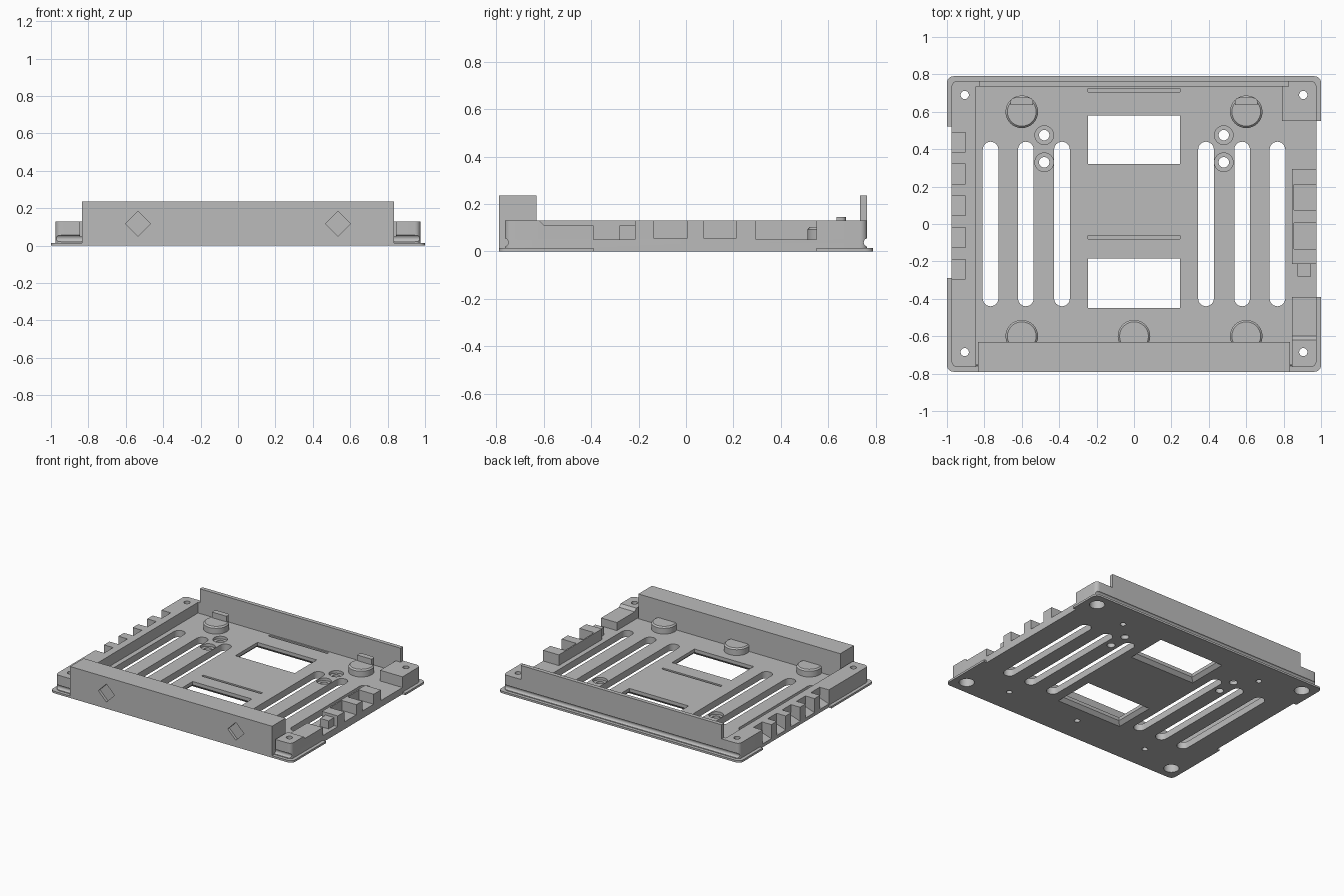
import bpy, bmesh, math
from mathutils import Matrix

if "Cube" in bpy.data.objects:
    bpy.data.objects.remove(bpy.data.objects["Cube"])

grey = bpy.data.materials.new("plain grey")
grey.diffuse_color = (0.5, 0.5, 0.5, 1)
grey.use_nodes = True
grey.node_tree.nodes["Principled BSDF"].inputs["Base Color"].default_value = grey.diffuse_color

FLANGE, FLOOR, WALL, TALL = 0.015, 0.05, 0.13, 0.235


def add_prism(bm, pts, z0, z1, scale_pts=None):
    """Loft between an outline at z0 and the same (or another) outline at z1."""
    low = [bm.verts.new((x, y, z0)) for x, y in pts]
    high = [bm.verts.new((x, y, z1)) for x, y in (scale_pts or pts)]
    new = [bm.faces.new(low[::-1]), bm.faces.new(high)]
    n = len(pts)
    for i in range(n):
        j = (i + 1) % n
        new.append(bm.faces.new((low[i], low[j], high[j], high[i])))
    bmesh.ops.recalc_face_normals(bm, faces=new)
    return low + high


def rect(x0, x1, y0, y1, radii=(0, 0, 0, 0)):
    """Rectangle outline; radii run from (x1,y1) counterclockwise."""
    pts = []
    corners = ((x1, y1, -1, -1), (x0, y1, 1, -1), (x0, y0, 1, 1), (x1, y0, -1, 1))
    for k, (x, y, sx, sy) in enumerate(corners):
        r = radii[k]
        if r == 0:
            pts.append((x, y))
            continue
        for i in range(7):
            a = math.pi / 2 * (k + i / 6)
            pts.append((x + sx * r + r * math.cos(a), y + sy * r + r * math.sin(a)))
    return pts


def circle(x, y, r, n=32):
    return [(x + r * math.cos(2 * math.pi * i / n), y + r * math.sin(2 * math.pi * i / n))
            for i in range(n)]


def slot(x, y0, y1, r):
    return ([(x + r * math.cos(math.pi * i / 12), y1 - r + r * math.sin(math.pi * i / 12)) for i in range(13)]
            + [(x - r * math.cos(math.pi * i / 12), y0 + r - r * math.sin(math.pi * i / 12)) for i in range(13)])


def finish(name, bm, cutter=None):
    me = bpy.data.meshes.new(name)
    bm.to_mesh(me)
    bm.free()
    me.materials.append(grey)
    ob = bpy.data.objects.new(name, me)
    bpy.context.collection.objects.link(ob)
    bpy.ops.object.select_all(action='DESELECT')
    bpy.context.view_layer.objects.active = ob
    ob.select_set(True)
    if cutter:
        mod = ob.modifiers.new("cut", 'BOOLEAN')
        mod.operation, mod.solver = 'DIFFERENCE', 'EXACT'
        mod.use_self = True
        mod.object = cutter
        bpy.ops.object.modifier_apply(modifier=mod.name)
    bpy.ops.object.shade_smooth_by_angle(angle=math.radians(30))
    return ob


def prism(name, pts, z0, z1, cutter=None):
    bm = bmesh.new()
    add_prism(bm, pts, z0, z1)
    return finish(name, bm, cutter)


# ---- cutters for every opening in the tray
bm = bmesh.new()
for s in (-1, 1):
    for x in (0.385, 0.578, 0.767):                       # long vents
        add_prism(bm, slot(s * x, -0.44, 0.44, 0.042), -0.02, 0.07)
    for y in (0.475, 0.33):                               # counterbored mounting holes
        add_prism(bm, circle(s * 0.48, y, 0.028), -0.02, 0.07)
        add_prism(bm, circle(s * 0.48, y, 0.05), 0.03, 0.08)
    for y in (0.69, -0.685):                              # corner screw holes
        add_prism(bm, circle(s * 0.905, y, 0.022), -0.03, 0.2)
        add_prism(bm, circle(s * 0.905, y, 0.052), -0.02, 0.08)
    verts = add_prism(bm, circle(0, 0, 0.018, 16), -1.1, 1.1)   # end grooves
    bmesh.ops.transform(bm, verts=verts, matrix=Matrix.Translation((0, s * 0.768, 0.038))
                        @ Matrix.Rotation(math.pi / 2, 4, 'Y'))
for x, y in ((-0.6, 0.6), (0.6, 0.6), (-0.6, -0.6), (0, -0.6), (0.6, -0.6)):
    add_prism(bm, circle(x, y, 0.02, 24), -0.02, 0.08)    # blind holes below the pads
for y0, y1 in ((0.32, 0.58), (-0.45, -0.185)):            # windows, flared underneath
    add_prism(bm, rect(-0.245, 0.245, y0, y1), -0.03, 0.07)
    add_prism(bm, rect(-0.275, 0.275, y0 - 0.03, y1 + 0.03), -0.005, 0.03,
              rect(-0.24, 0.24, y0 + 0.005, y1 - 0.005))
for y in (0.715, -0.07):                                  # thin floor grooves
    add_prism(bm, rect(-0.245, 0.245, y - 0.009, y + 0.009), 0.035, 0.07)
add_prism(bm, rect(-1.1, -0.975, -0.29, 0.52), -0.05, 0.016)    # flange side recesses
add_prism(bm, rect(0.975, 1.1, -0.39, 0.55), -0.05, 0.016)
for i in range(5):                                        # cable notches, sloping outwards
    y0 = 0.385 - i * 0.17
    verts = add_prism(bm, rect(-1.05, -0.9, y0, y0 + 0.105), 0.05, 0.2)
    for v in verts:
        if v.co.z < 0.1 and v.co.x < -1:
            v.co.z = 0.0
for y0, y1 in ((0.075, 0.21), (-0.135, 0.005)):           # port notches
    add_prism(bm, rect(0.855, 1.05, y0, y1), 0.055, 0.2)
cutter = finish("opening_cutter", bm)
cutter.hide_render = True

# ---- tray
prism("base_flange", rect(-1, 1, -0.79, 0.79, (0.035,) * 4), 0, FLANGE, cutter)
prism("floor", rect(-0.975, 0.975, -0.765, 0.765, (0.03,) * 4), FLANGE, FLOOR, cutter)

# ---- side walls and corner blocks
prism("left_wall", rect(-0.975, -0.845, -0.765, 0.765, (0, 0.03, 0.03, 0)), FLOOR, WALL, cutter)
prism("back_right_block", rect(0.79, 0.975, 0.55, 0.765, (0.03, 0, 0, 0)), FLOOR, WALL, cutter)
prism("port_wall", rect(0.845, 0.975, -0.215, 0.295), FLOOR, WALL, cutter)
prism("port_step", rect(0.875, 0.945, -0.28, -0.215), FLOOR, 0.11)
prism("front_right_block", rect(0.845, 0.975, -0.765, -0.62, (0, 0, 0, 0.03)), FLOOR, WALL, cutter)
bm = bmesh.new()                                          # lower step with sloped start
for v in add_prism(bm, rect(0.845, 0.975, -0.62, -0.6), FLOOR, WALL):
    if v.co.z > 0.1 and v.co.y > -0.61:
        v.co.z = 0.11
add_prism(bm, rect(0.845, 0.975, -0.6, -0.39), FLOOR, 0.11)
finish("front_right_step", bm)

# ---- back wall, low across the corners and tall between them
prism("back_wall_low", rect(-0.845, 0.79, 0.735, 0.765), FLOOR, WALL, cutter)
prism("back_wall_tall", rect(-0.83, 0.83, 0.735, 0.765), WALL, TALL)

# ---- front bar with diamond recesses
bm = bmesh.new()
for s in (-1, 1):
    verts = add_prism(bm, circle(0, 0, 0.067, 4), -0.02, 0.05)
    bmesh.ops.transform(bm, verts=verts, matrix=Matrix.Translation((s * 0.535, -0.79, 0.117))
                        @ Matrix.Rotation(math.pi / 2, 4, 'X'))
diamonds = finish("diamond_cutter", bm)
diamonds.hide_render = True
prism("front_bar", rect(-0.835, 0.835, -0.79, -0.63), FLANGE, TALL, diamonds)

# ---- round support pads, with stop tabs on the back pair
for x, y in ((-0.6, 0.6), (0.6, 0.6), (-0.6, -0.6), (0, -0.6), (0.6, -0.6)):
    bm = bmesh.new()
    add_prism(bm, circle(x, y, 0.087), FLOOR, 0.093)
    add_prism(bm, circle(x, y, 0.087), 0.093, 0.103, circle(x, y, 0.077))
    if y > 0:
        add_prism(bm, rect(x - 0.06, x + 0.06, 0.635, 0.675, (0.02, 0.02, 0, 0)), 0.09, 0.145)
    finish("support_pad", bm)

for helper in (cutter, diamonds):
    bpy.data.objects.remove(helper)
